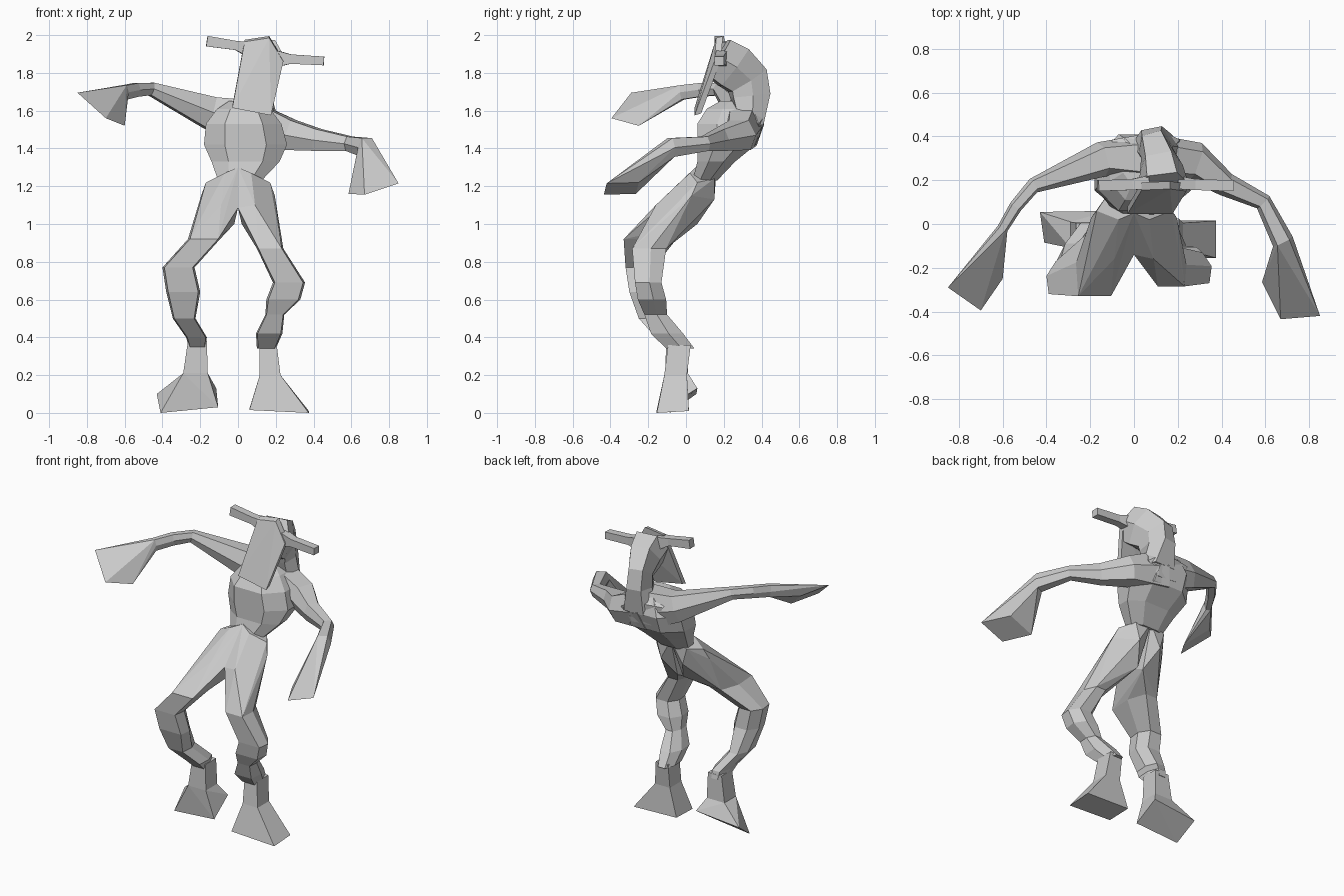
import bpy
import bmesh
from mathutils import Vector

default_cube = bpy.data.objects.get("Cube")
if default_cube:
    bpy.data.objects.remove(default_cube)

# One clay colour for the whole body
clay = bpy.data.materials.new("clay_grey")
clay.use_nodes = True
clay.diffuse_color = (.6, .6, .6, 1)
clay.node_tree.nodes["Principled BSDF"].inputs["Base Color"].default_value = clay.diffuse_color

# Cross-sections
HEX = [(1, 0), (.6, 1), (-.6, 1), (-1, 0), (-.6, -1), (.6, -1)]
SHIN = [(1, .1), (.5, 1), (-.5, 1), (-1, .1), (-.88, -1), (.88, -1)]
SQUARE = [(1, 1), (-1, 1), (-1, -1), (1, -1)]
OCTAGON = [(1, .4), (.5, 1), (-.5, 1), (-1, .4), (-1, -.4), (-.5, -1), (.5, -1), (1, -.4)]
UP = Vector((0, 0, 1))


def finish(name, mesh_data):
    """Turn a bmesh into a flat shaded object."""
    bmesh.ops.recalc_face_normals(mesh_data, faces=mesh_data.faces[:])
    mesh = bpy.data.meshes.new(name)
    mesh_data.to_mesh(mesh)
    mesh_data.free()
    mesh.materials.append(clay)
    part = bpy.data.objects.new(name, mesh)
    bpy.context.collection.objects.link(part)


def loft(name, profile, rings, level=False):
    """Skin sections (x, y, z, half width, half depth); level keeps them horizontal.
    Returns the points of the last section."""
    centres = [Vector(ring[:3]) for ring in rings]
    last = len(rings) - 1
    mesh_data = bmesh.new()
    loops = []
    for i, (centre, ring) in enumerate(zip(centres, rings)):
        if level:
            side, other = Vector((1, 0, 0)), Vector((0, 1, 0))
        else:
            along = (centres[min(i + 1, last)] - centres[max(i - 1, 0)]).normalized()
            side = along.cross(UP).normalized()
            other = side.cross(along)
        loops.append([mesh_data.verts.new(centre + side * u * ring[3] + other * v * ring[4])
                      for u, v in profile])
    count = len(profile)
    for lower, upper in zip(loops, loops[1:]):
        for k in range(count):
            n = (k + 1) % count
            mesh_data.faces.new((lower[k], lower[n], upper[n], upper[k]))
    mesh_data.faces.new(loops[0])
    mesh_data.faces.new(loops[-1])
    end_points = [vert.co.copy() for vert in loops[-1]]
    finish(name, mesh_data)
    return end_points


def hull(name, points):
    """Wrap points in a convex block with flat faces merged."""
    mesh_data = bmesh.new()
    for point in points:
        mesh_data.verts.new(point)
    result = bmesh.ops.convex_hull(mesh_data, input=mesh_data.verts[:])
    spare = {g for g in result["geom_interior"] + result["geom_unused"]
             if isinstance(g, bmesh.types.BMVert)}
    bmesh.ops.delete(mesh_data, geom=list(spare), context="VERTS")
    bmesh.ops.dissolve_limit(mesh_data, angle_limit=.05,
                             verts=mesh_data.verts[:], edges=mesh_data.edges[:])
    finish(name, mesh_data)


# Torso leaning back from a narrow waist, with a hunched upper back
loft("torso", OCTAGON, [
    (.01, .1, 1.23, .115, .065), (.04, .16, 1.33, .18, .1), (.04, .215, 1.42, .22, .155),
    (.03, .235, 1.53, .2, .175), (.03, .25, 1.61, .14, .14), (.03, .27, 1.65, .08, .09)], True)
hull("upper_back", [
    (.04, .41, 1.6), (.15, .415, 1.57), (.02, .34, 1.66), (.17, .34, 1.65), (-.1, .385, 1.6),
    (.21, .385, 1.53), (-.02, .385, 1.46), (.13, .385, 1.45), (-.1, .28, 1.66), (.18, .28, 1.6),
    (.05, .2, 1.5)])

# Lower legs, from ankle up to the top of the knee
right_knee = loft("right_leg", SHIN, [
    (-.215, -.05, .35, .045, .06), (-.22, -.08, .4, .055, .08), (-.285, -.17, .5, .06, .08),
    (-.29, -.23, .64, .09, .07), (-.315, -.245, .77, .085, .075), (-.18, -.19, .92, .085, .14)], True)
left_knee = loft("left_leg", SHIN, [
    (.15, -.03, .34, .05, .075), (.165, -.1, .42, .07, .085), (.195, -.16, .52, .05, .06),
    (.24, -.18, .6, .09, .075), (.27, -.2, .69, .085, .07), (.17, -.195, .87, .07, .09)], True)

# Thighs widening upward into the two halves of the pelvis
for name, sign, knee in (("right_thigh", -1, right_knee), ("left_thigh", 1, left_knee)):
    hull(name, knee + [Vector((sign * x, y, z)) for x, y, z in (
        (0, .05, 1.3), (.07, .02, 1.27), (.17, .06, 1.22), (.195, .03, 1.15), (0, -.14, 1.085),
        (.09, -.16, 1.1), (.02, .06, 1.0), (.08, .15, 1.13), (0, .16, 1.27), (.11, .15, 1.24))])

# Ankles and flared feet
right_ankle = loft("right_ankle", SQUARE, [
    (-.215, -.05, .38, .05, .055), (-.225, -.05, .21, .065, .06)], True)
hull("right_foot", right_ankle + [
    (-.41, -.085, 0), (-.105, -.1, .03), (-.43, .055, .1), (-.115, .06, .13)])
left_ankle = loft("left_ankle", SQUARE, [
    (.16, -.035, .36, .045, .06), (.17, -.055, .2, .055, .06)], True)
hull("left_foot", left_ankle + [
    (.06, -.155, .015), (.375, -.155, 0), (.06, .015, .02), (.375, .015, .01)])

# Arms, from broad shoulder to wrist, and wedge hands
right_wrist = loft("right_arm", HEX, [
    (.04, .3, 1.54, .11, .12), (-.15, .295, 1.59, .08, .085), (-.46, .175, 1.715, .035, .034),
    (-.54, .08, 1.71, .03, .036), (-.6, -.02, 1.697, .025, .038)])
hull("right_hand", right_wrist + [
    (-.85, -.29, 1.695), (-.7, -.395, 1.56), (-.6, -.25, 1.52), (-.73, -.16, 1.64)])
left_wrist = loft("left_arm", HEX, [
    (.06, .305, 1.53, .11, .12), (.28, .285, 1.47, .09, .08), (.42, .18, 1.445, .055, .058),
    (.59, .1, 1.425, .04, .038), (.68, -.08, 1.405, .05, .05)])
hull("left_hand", left_wrist + [
    (.85, -.42, 1.215), (.67, -.435, 1.155), (.585, -.265, 1.16), (.76, -.25, 1.22)])

# Neck curving forward into the head
loft("head_and_neck", HEX, [
    (.1, .35, 1.52, .12, .06), (.1, .34, 1.68, .08, .1), (.105, .325, 1.76, .075, .11),
    (.125, .25, 1.83, .1, .12), (.135, .17, 1.88, .115, .11)])

# Slanted face slab
face = [Vector(p) for p in (
    (-.03, .045, 1.615), (.175, .045, 1.575), (.24, .15, 1.86), (.165, .16, 1.985), (.035, .155, 1.965))]
hull("face_slab", face + [p + Vector((0, .035, .01)) for p in face])

# Sideways horns
loft("right_horn", SQUARE, [(.06, .19, 1.925, .03, .04), (-.01, .18, 1.945, .025, .024),
                            (-.165, .175, 1.968, .025, .028)])
loft("left_horn", SQUARE, [(.2, .19, 1.875, .03, .045), (.28, .18, 1.873, .025, .025),
                           (.455, .175, 1.863, .025, .023)])
